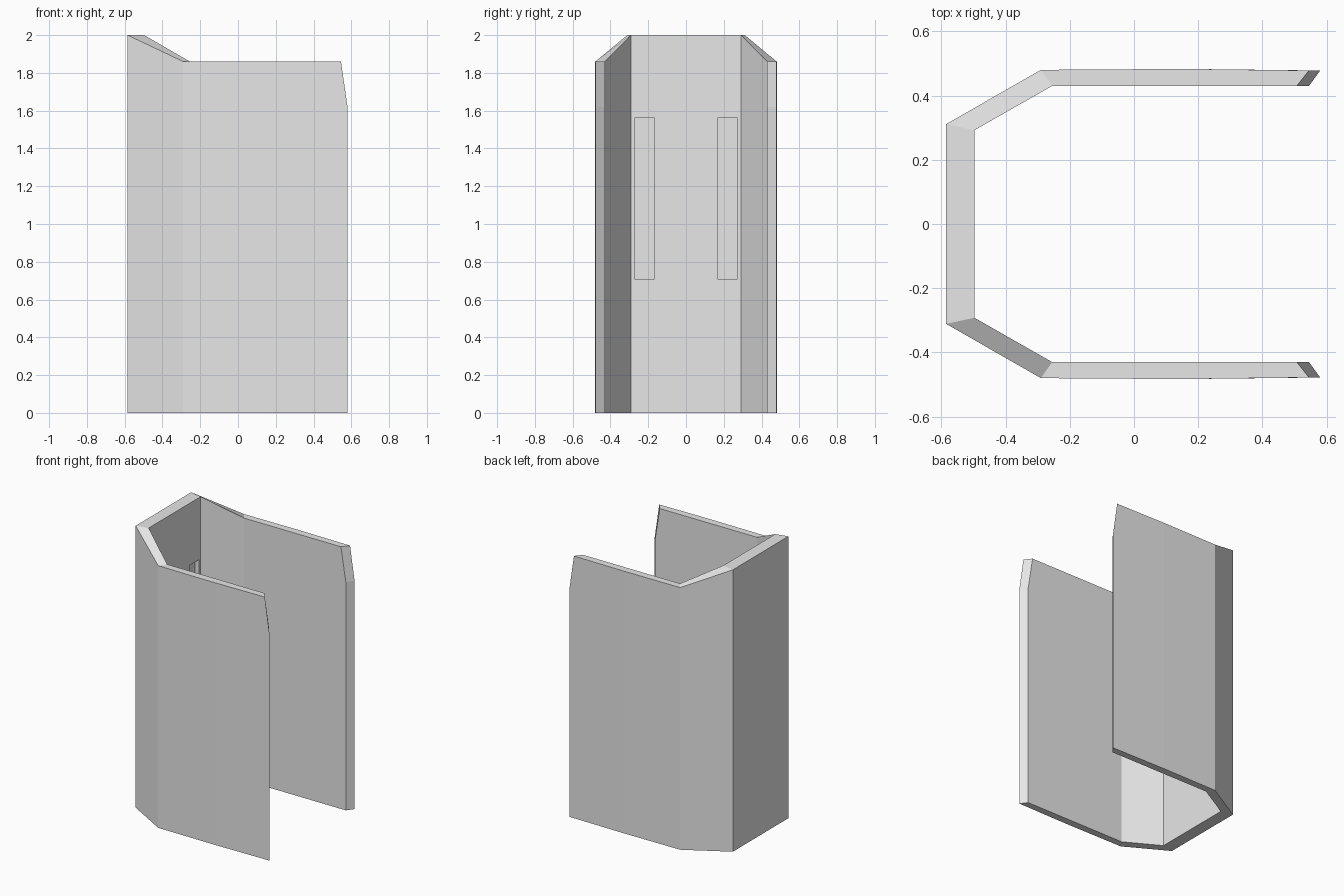
import bpy
import bmesh

cube = bpy.data.objects.get("Cube")
if cube:
    bpy.data.objects.remove(cube, do_unlink=True)

grey = bpy.data.materials.new("light_grey")
grey.use_nodes = True
grey.diffuse_color = (0.8, 0.8, 0.8, 1)
grey.node_tree.nodes["Principled BSDF"].inputs["Base Color"].default_value = (0.8, 0.8, 0.8, 1)

HIGH, LOW, SHOULDER = 2.0, 1.86, 1.62


def finish(name, bm):
    bmesh.ops.recalc_face_normals(bm, faces=bm.faces)
    mesh = bpy.data.meshes.new(name)
    bm.to_mesh(mesh)
    bm.free()
    mesh.materials.append(grey)
    obj = bpy.data.objects.new(name, mesh)
    bpy.context.collection.objects.link(obj)
    return obj


def column(bm, x, y, top):
    return [bm.verts.new((x, y, 0)), bm.verts.new((x, y, top))]


def end_column(bm, x, top_x, y):
    # Free edge of a side panel, leaning back above the shoulder
    return [bm.verts.new(p) for p in ((x, y, 0), (x, y, SHOULDER), (top_x, y, LOW))]


def side(bm, s):
    # Outer and inner wall columns from the back corner to the free edge
    outer = [column(bm, -0.585, s * 0.311, HIGH), column(bm, -0.29, s * 0.48, LOW),
             column(bm, 0.15, s * 0.483, LOW), end_column(bm, 0.58, 0.545, s * 0.478)]
    inner = [column(bm, -0.497, s * 0.292, HIGH), column(bm, -0.255, s * 0.43, LOW),
             column(bm, 0.15, s * 0.43, LOW), end_column(bm, 0.545, 0.507, s * 0.43)]
    return list(zip(outer, inner))


# Folded wall: one continuous strip, open at the free edges
bm = bmesh.new()
stations = side(bm, -1)[::-1] + side(bm, 1)
for (out_a, in_a), (out_b, in_b) in zip(stations, stations[1:]):
    bm.faces.new(out_a + out_b[::-1])
    bm.faces.new(in_a + in_b[::-1])
    for i in (0, -1):
        bm.faces.new((out_a[i], out_b[i], in_b[i], in_a[i]))
for out, inn in (stations[0], stations[-1]):
    for i in range(len(out) - 1):
        bm.faces.new((out[i], out[i + 1], inn[i + 1], inn[i]))
wall = finish("folded_wall", bm)

# Two shallow upright slots in the inner face of the back panel
bm = bmesh.new()
for s in (-1, 1):
    box = bmesh.ops.create_cube(bm, size=1)["verts"]
    bmesh.ops.scale(bm, verts=box, vec=(0.06, 0.106, 0.85))
    bmesh.ops.translate(bm, verts=box, vec=(-0.497, s * 0.22, 1.135))
cutter = finish("slot_cutter", bm)
cutter.hide_render = True

cut = wall.modifiers.new("slots", "BOOLEAN")
cut.operation = "DIFFERENCE"
cut.solver = "EXACT"
cut.object = cutter
bpy.context.view_layer.objects.active = wall
wall.select_set(True)
bpy.ops.object.modifier_apply(modifier=cut.name)
bpy.data.objects.remove(cutter, do_unlink=True)
